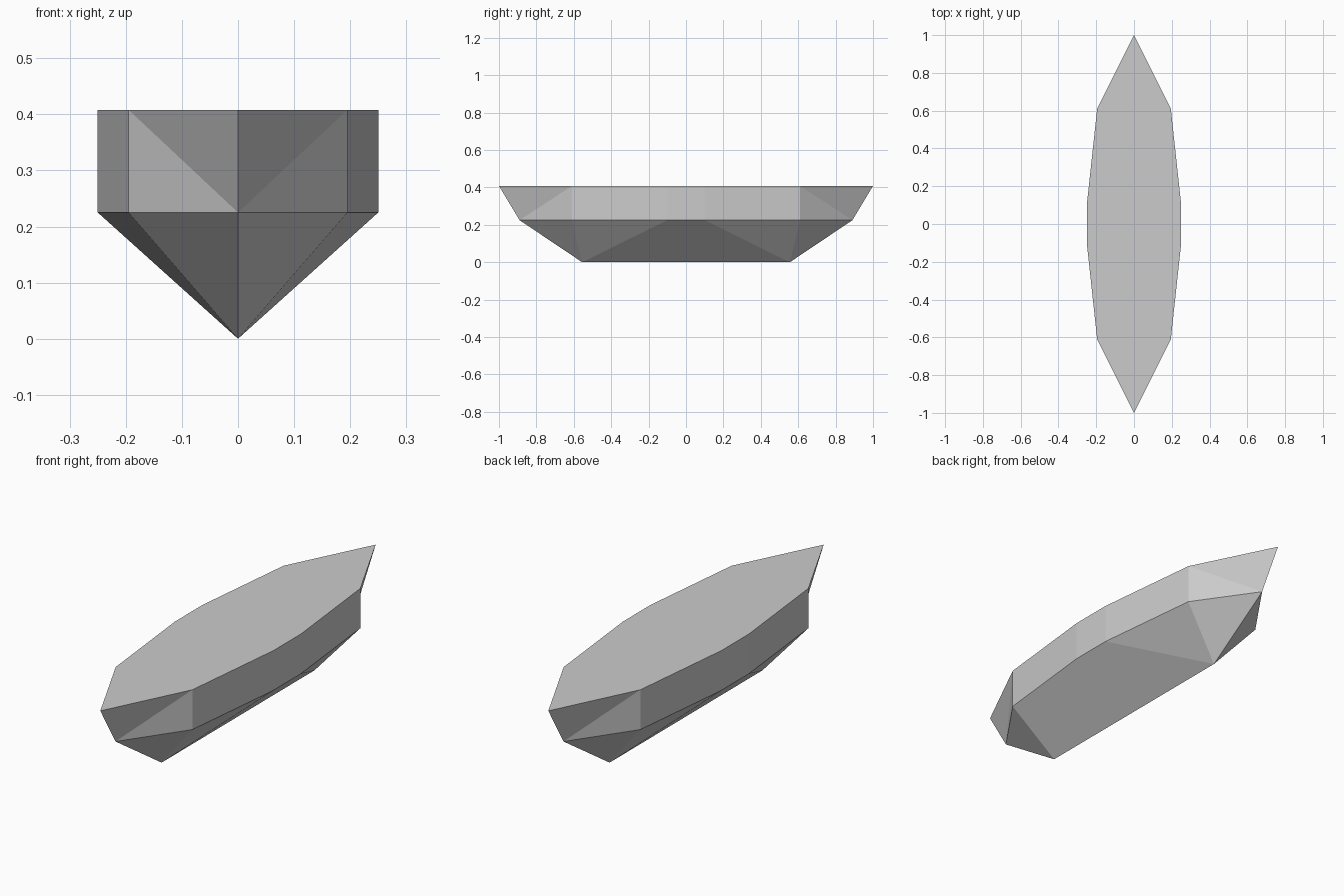
import bpy
import bmesh

cube = bpy.data.objects.get("Cube")
if cube:
    bpy.data.objects.remove(cube, do_unlink=True)

DECK_Z, CHINE_Z = 0.408, 0.225
KEEL_Y = 0.555
# Starboard-to-port half outline, shared by deck and chine
SIDE = [(0.195, -0.61), (0.25, -0.1), (0.25, 0.1), (0.195, 0.61)]


def ring(bm, tip, z):
    """Pointed ten-sided outline with tips at -tip and +tip."""
    left = [(0, -tip)] + SIDE
    points = left + [(-x, -y) for x, y in left]
    return [bm.verts.new((x, y, z)) for x, y in points]


bm = bmesh.new()
deck = ring(bm, 1.0, DECK_Z)
chine = ring(bm, 0.89, CHINE_Z)
bow = bm.verts.new((0, -KEEL_Y, 0))
stern = bm.verts.new((0, KEEL_Y, 0))
count = len(deck)
half = count // 2

# Flat deck
bm.faces.new(deck)

for i in range(count):
    j = (i + 1) % count
    # Upper side band, split towards the chine tips at both ends
    if i % half == 0:
        bm.faces.new((chine[i], deck[j], deck[i]))
        bm.faces.new((chine[i], chine[j], deck[j]))
    elif j % half == 0:
        bm.faces.new((chine[i], chine[j], deck[i]))
        bm.faces.new((chine[j], deck[j], deck[i]))
    else:
        bm.faces.new((chine[i], chine[j], deck[j], deck[i]))

    # Lower hull running down to the keel line
    mid_y = chine[i].co.y + chine[j].co.y
    if abs(mid_y) < 0.01:
        ends = (stern, bow) if chine[i].co.x > 0 else (bow, stern)
        bm.faces.new((chine[i], chine[j], *ends))
    else:
        bm.faces.new((chine[i], chine[j], bow if mid_y < 0 else stern))

bmesh.ops.recalc_face_normals(bm, faces=bm.faces[:])
mesh = bpy.data.meshes.new("hull")
bm.to_mesh(mesh)
bm.free()
hull = bpy.data.objects.new("hull", mesh)
bpy.context.collection.objects.link(hull)
